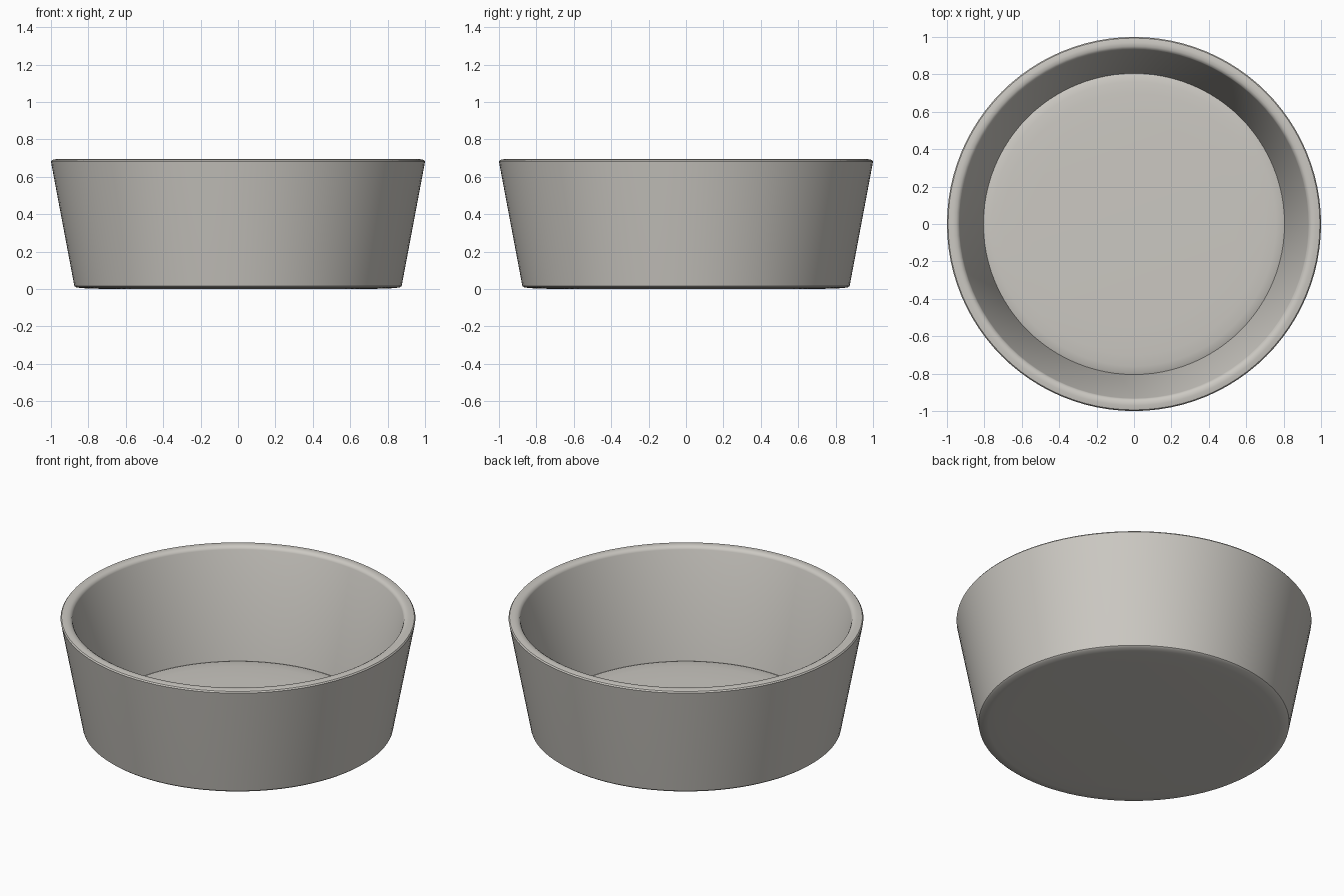
import bpy, bmesh, math

if "Cube" in bpy.data.objects:
    bpy.data.objects.remove(bpy.data.objects["Cube"])

SEGMENTS = 96

clay = bpy.data.materials.new("warm grey")
clay.diffuse_color = (0.60, 0.58, 0.54, 1)
clay.use_nodes = True
clay.node_tree.nodes["Principled BSDF"].inputs["Base Color"].default_value = clay.diffuse_color


def lathe(name, profile, smooth_angle):
    """Spin an (r, z) profile around the z axis; r = 0 becomes a pole."""
    bm = bmesh.new()
    rings = []
    for r, z in profile:
        if r == 0:
            rings.append([bm.verts.new((0, 0, z))] * SEGMENTS)
        else:
            rings.append([bm.verts.new((r * math.cos(2 * math.pi * i / SEGMENTS),
                                        r * math.sin(2 * math.pi * i / SEGMENTS), z))
                          for i in range(SEGMENTS)])
    for a, b in zip(rings, rings[1:]):
        for i in range(SEGMENTS):
            j = (i + 1) % SEGMENTS
            corners = list(dict.fromkeys((a[i], a[j], b[j], b[i])))
            bm.faces.new(corners)
    bmesh.ops.recalc_face_normals(bm, faces=bm.faces)
    mesh = bpy.data.meshes.new(name)
    bm.to_mesh(mesh)
    bm.free()
    mesh.materials.append(clay)
    obj = bpy.data.objects.new(name, mesh)
    bpy.context.collection.objects.link(obj)
    bpy.ops.object.select_all(action='DESELECT')
    obj.select_set(True)
    bpy.context.view_layer.objects.active = obj
    bpy.ops.object.shade_smooth_by_angle(angle=math.radians(smooth_angle))
    return obj


# Bowl: underside, tapered outer wall, softened rim, inner wall, slightly domed floor
lathe("bowl", [
    (0, 0), (0.71, 0), (0.82, 0.004), (0.865, 0.008), (0.875, 0.016),
    (0.998, 0.67), (1.0, 0.682), (0.994, 0.690), (0.97, 0.695),
    (0.95, 0.693), (0.937, 0.685), (0.932, 0.675),
    (0.805, 0.04),
    (0.79, 0.046), (0.76, 0.051), (0.70, 0.055), (0.55, 0.058), (0, 0.06),
], 40)
